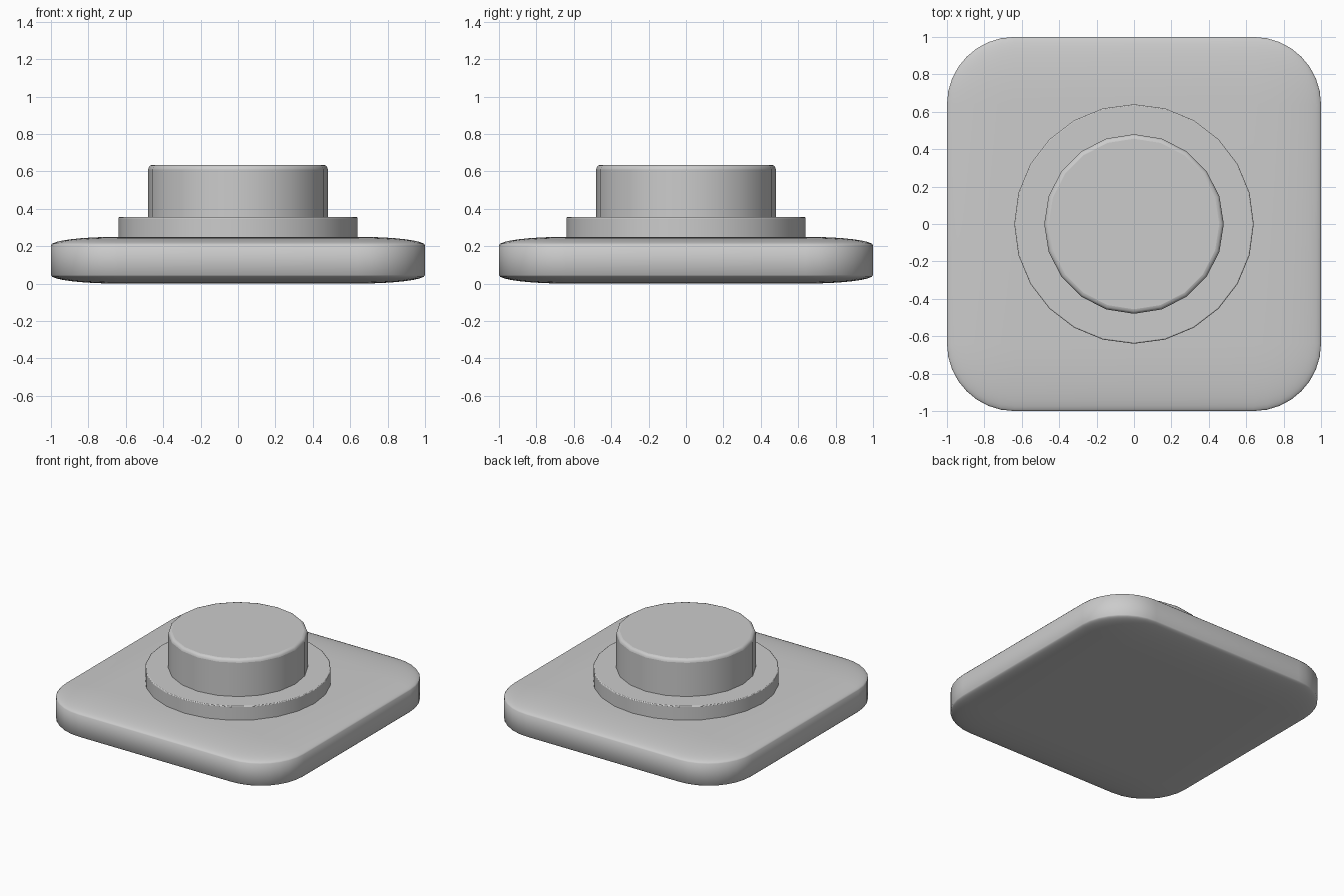
import bpy

if "Cube" in bpy.data.objects:
    bpy.data.objects.remove(bpy.data.objects["Cube"])


def bevel(obj, width, segments, angle=0.6):
    mod = obj.modifiers.new("rounding", "BEVEL")
    mod.width = width
    mod.segments = segments
    mod.limit_method = "ANGLE"
    mod.angle_limit = angle


def disc(name, radius, z0, z1, rounding, segments, sides):
    bpy.ops.mesh.primitive_cylinder_add(
        vertices=sides, radius=radius, depth=z1 - z0, location=(0, 0, (z0 + z1) / 2))
    obj = bpy.context.object
    obj.name = name
    bpy.ops.object.shade_smooth_by_angle(angle=0.6)
    bevel(obj, rounding, segments)
    return obj


# Base plate: evenly rounded cube, flattened so its edges become elliptical
bpy.ops.mesh.primitive_cube_add(size=2, location=(0, 0, 0.125))
base = bpy.context.object
base.name = "base_plate"
bpy.ops.object.shade_smooth()
bevel(base, 0.36, 8)
base.scale = (1, 1, 0.125)

# Collar ring and raised button
disc("collar", 0.64, 0.2, 0.355, 0.006, 2, 24)
button = disc("button", 0.48, 0.3, 0.635, 0.024, 3, 20)
